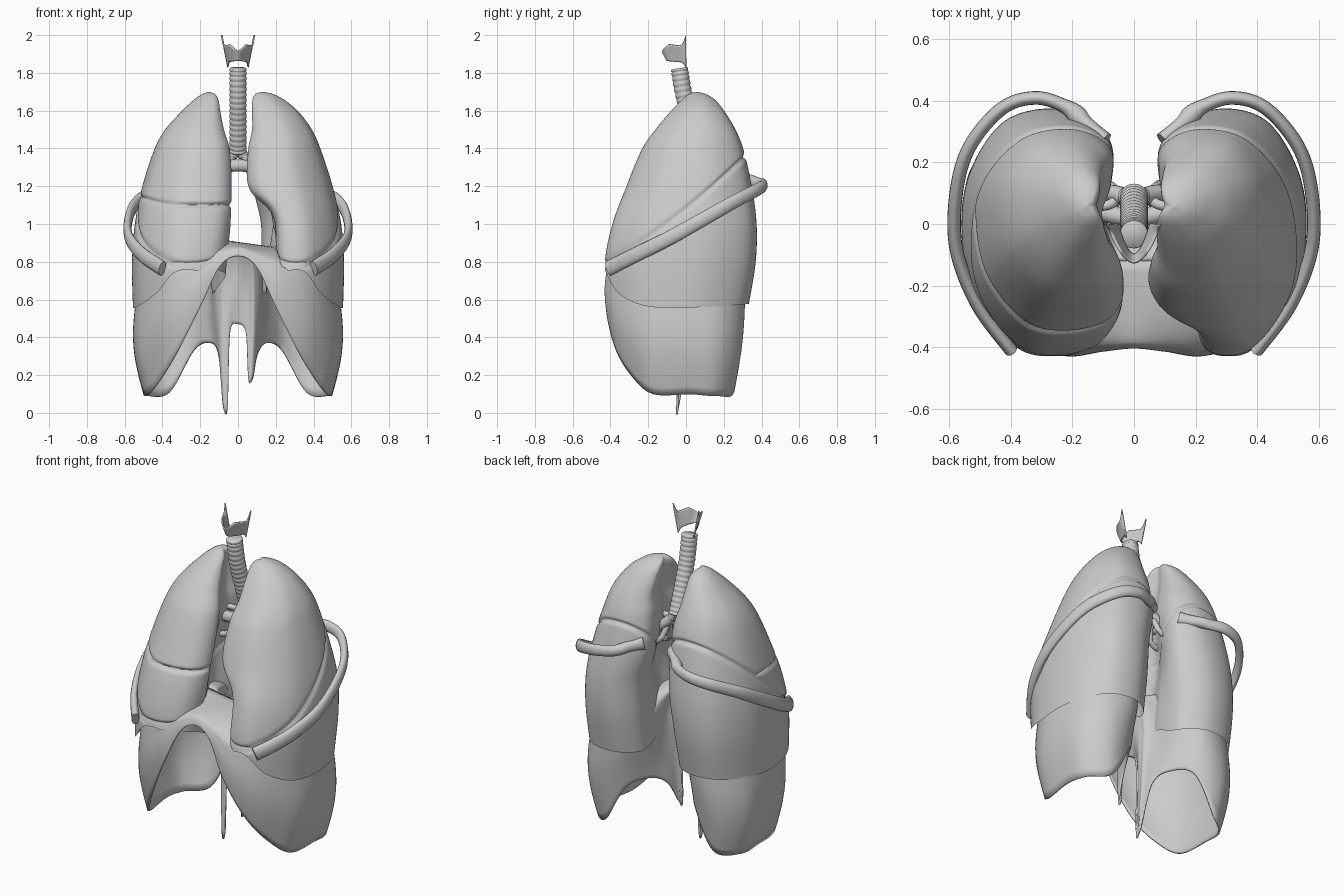
import bpy, bmesh, math
from mathutils import Vector

if "Cube" in bpy.data.objects:
    bpy.data.objects.remove(bpy.data.objects["Cube"])

grey = bpy.data.materials.new("soft_grey")
grey.use_nodes = True
grey.diffuse_color = (0.6, 0.6, 0.6, 1)
grey.node_tree.nodes["Principled BSDF"].inputs["Base Color"].default_value = (0.6, 0.6, 0.6, 1)


def spline(points, steps, closed=False):
    """Smooth curve through the points, any number of components."""
    n, out = len(points), []
    pts = [Vector(p) for p in points]
    get = (lambda i: pts[i % n]) if closed else (lambda i: pts[min(max(i, 0), n - 1)])
    for i in range(n if closed else n - 1):
        a, b, c, d = (get(i + k) for k in (-1, 0, 1, 2))
        for s in range(steps):
            t = s / steps
            out.append(b + (c - a) * t / 2 + (a * 2 - b * 5 + c * 4 - d) * t * t / 2
                       + (b * 3 - a - c * 3 + d) * t ** 3 / 2)
    return out if closed else out + [pts[-1]]


def lookup(table, z):
    """Smoothly interpolate a table of rows sorted by their first value."""
    z = min(max(z, table[0][0]), table[-1][0])
    for i in range(len(table) - 1):
        if z <= table[i + 1][0]:
            break
    lo, hi = table[i], table[i + 1]
    before, after = table[max(i - 1, 0)], table[min(i + 2, len(table) - 1)]
    h = hi[0] - lo[0]
    t = (z - lo[0]) / h
    res = []
    for k in range(1, len(lo)):
        m0 = (hi[k] - before[k]) / (hi[0] - before[0]) * h
        m1 = (after[k] - lo[k]) / (after[0] - lo[0]) * h
        e = t * t * (3 - 2 * t)
        res.append(lo[k] + (hi[k] - lo[k]) * e + m0 * t * (1 - t) ** 2 - m1 * t * t * (1 - t))
    return res


def loft(name, rows, closed=True, caps=True, thick=0):
    """Skin a list of equal-length point rows."""
    bm = bmesh.new()
    vs = [[bm.verts.new(p) for p in r] for r in rows]
    n = len(rows[0])
    for a, b in zip(vs, vs[1:]):
        for i in range(n if closed else n - 1):
            j = (i + 1) % n
            bm.faces.new((a[i], a[j], b[j], b[i]))
    if closed and caps:
        bm.faces.new(vs[0][::-1])
        bm.faces.new(vs[-1])
    bmesh.ops.recalc_face_normals(bm, faces=bm.faces[:])
    mesh = bpy.data.meshes.new(name)
    bm.to_mesh(mesh)
    bm.free()
    mesh.materials.append(grey)
    ob = bpy.data.objects.new(name, mesh)
    bpy.context.collection.objects.link(ob)
    if thick:
        mod = ob.modifiers.new("thickness", 'SOLIDIFY')
        mod.thickness, mod.offset = thick, 0
    bpy.ops.object.select_all(action='DESELECT')
    ob.select_set(True)
    bpy.context.view_layer.objects.active = ob
    bpy.ops.object.shade_smooth_by_angle(angle=math.radians(60))


def sweep(name, path, wide, tall, sides=16, steps=8):
    """Sweep an oval along a path; wide and tall are functions of 0..1."""
    pts = spline(path, steps)
    rows = []
    for i, p in enumerate(pts):
        t = i / (len(pts) - 1)
        along = (pts[min(i + 1, len(pts) - 1)] - pts[max(i - 1, 0)]).normalized()
        ref = Vector((0, 1, 0)) if abs(along.z) > 0.8 else Vector((0, 0, 1))
        side = along.cross(ref).normalized()
        up = side.cross(along)
        rows.append([p + side * wide(t) * math.cos(a) + up * tall(t) * math.sin(a)
                     for a in (math.tau * k / sides for k in range(sides))])
    loft(name, rows)


# Lungs: height, inner x, outer x, front y, back y
left_rows = [(0.55, 0.09, 0.555, -0.43, 0.325), (0.8, 0.09, 0.56, -0.435, 0.365),
             (1.0, 0.085, 0.545, -0.395, 0.37), (1.2, 0.045, 0.5, -0.32, 0.345),
             (1.4, 0.055, 0.435, -0.235, 0.3), (1.5, 0.075, 0.39, -0.165, 0.26),
             (1.6, 0.075, 0.315, -0.08, 0.2), (1.66, 0.078, 0.24, -0.02, 0.15),
             (1.69, 0.095, 0.18, 0.02, 0.1), (1.7, 0.128, 0.132, 0.055, 0.06)]
right_rows = [(0.55, 0.08, 0.555, -0.43, 0.325), (0.8, 0.06, 0.56, -0.435, 0.365),
              (1.0, 0.035, 0.545, -0.395, 0.37), (1.2, 0.03, 0.505, -0.32, 0.345),
              (1.4, 0.045, 0.44, -0.235, 0.3), (1.5, 0.075, 0.385, -0.165, 0.26),
              (1.6, 0.095, 0.295, -0.08, 0.2), (1.66, 0.105, 0.23, -0.02, 0.15),
              (1.69, 0.125, 0.185, 0.02, 0.1), (1.7, 0.153, 0.157, 0.055, 0.06)]
section = spline([(0, -0.65), (0.17, -0.93), (0.58, -0.95), (0.9, -0.54), (1, 0), (0.95, 0.5),
                  (0.72, 0.92), (0.36, 1), (0.1, 0.77), (0.07, 0.35), (0.13, 0), (0.07, -0.32)],
                 13, closed=True)
rim = [(-0.43, 0.77), (-0.36, 0.64), (-0.2, 0.565), (0.1, 0.56), (0.4, 0.58)]


def groove(d):
    return 0.05 * math.exp(-(d / 0.011) ** 2)


def lung(name, rows, side):
    left = side > 0

    def point(u, v, z):
        xi, xo, yf, yb = lookup(rows, z)
        mid = Vector(((xi + xo) / 2, (yf + yb) / 2))
        x = xi + (xo - xi) * u
        y = mid.y + (yb - yf) / 2 * v
        # hollow of the inner face around the root
        x += 0.08 * max(0, 1 - u) ** 2 * math.exp(-(v / 0.4) ** 2 - ((z - 1.08) / 0.22) ** 2)
        if left:    # hollow for the heart on the front inner edge
            dent = 0.11 / (1 + math.exp((z - 1.12) * 35)) / (1 + math.exp((v + 0.35) * 12))
            x += dent * max(0, 1 - u) ** 3
        cut = groove((z - 1.08 - 0.8 * y - 0.25 * y * y) / 1.28)
        if not left and z > 1.08 + 0.8 * y:
            cut = max(cut, groove(z - 1.1 - 0.9 * max(0, x - 0.3) ** 2))
        p = mid + (Vector((x, y)) - mid) * (1 - cut)
        return Vector((p.x * side, p.y, z))

    def base(u, v):
        inner = max(0, 1 - u / 0.3) / (1 + math.exp((v - 0.45) * 8))
        return lookup(rim, v * 0.39 - 0.04)[0] + 0.14 * inner

    grid = []
    count = 160
    bottom = [point(u, v, base(u, v)) for u, v in section]
    centre = Vector((0.32 * side, -0.04, 0))
    for f in (0.1, 0.4, 0.65, 0.82, 0.93, 0.98):    # hollow underside
        ring = []
        for p in bottom:
            q = centre.lerp(p, f)
            q.z = p.z + max(0, 0.96 - p.z) * math.sqrt(1 - f * f)
            ring.append(q)
        grid.append(ring)
    for i in range(count + 1):
        t = 1 - (1 - i / count) ** 1.3
        grid.append([point(u, v, b + (1.7 - b) * t) for u, v in section for b in [base(u, v)]])
    loft(name, grid)


lung("left_lung", left_rows, 1)
lung("right_lung", right_rows, -1)

# Diaphragm: lower edge point and wall point, from front centre round to the spine
wall = [((0, -0.4, 0.83), (0, -0.39, 0.86)), ((0.1, -0.41, 0.77), (0.12, -0.4, 0.81)),
        ((0.2, -0.42, 0.56), (0.23, -0.41, 0.74)), ((0.31, -0.37, 0.34), (0.36, -0.365, 0.68)),
        ((0.4, -0.28, 0.19), (0.46, -0.27, 0.61)), ((0.47, -0.17, 0.1), (0.525, -0.13, 0.59)),
        ((0.495, 0.02, 0.1), (0.535, 0.03, 0.59)), ((0.475, 0.16, 0.09), (0.505, 0.18, 0.59)),
        ((0.36, 0.25, 0.11), (0.4, 0.285, 0.59)), ((0.235, 0.24, 0.33), (0.25, 0.3, 0.6)),
        ((0.15, 0.13, 0.37), (0.15, 0.19, 0.61)), ((0.1, 0.03, 0.31), (0.12, 0.04, 0.63)),
        ((0.075, -0.04, 0.18), (0.09, -0.01, 0.65)), ((0.055, -0.045, 0.18), (0.07, -0.02, 0.67)),
        ((0.045, -0.03, 0.42), (0.04, -0.03, 0.69)), ((0, -0.02, 0.47), (0, -0.04, 0.7))]


def flip(p, drop):
    return (-p[0], p[1], p[2] - drop)


loop = [a + b for a, b in wall]
for i in range(len(wall) - 2, 0, -1):
    a, b = wall[i]
    loop.append(flip(a, 0.148 if i in (12, 13) else 0) + flip(b, 0))
ends = [(Vector(p[:3]), Vector(p[3:])) for p in spline(loop, 8, closed=True)]
rows = []
for k in range(13):
    ring = []
    for a, b in ends:
        q = a.lerp(b, k / 12)
        swell = 1 + 0.13 * math.sin(math.pi * k / 12) * max(0, b.z - a.z)
        ring.append(Vector((q.x * swell, q.y * swell, q.z)))
    rows.append(ring)
for k in range(1, 13):
    ang = math.pi / 2 * k / 12
    ring = []
    for a, b in ends:
        top = Vector((b.x * 0.55, -0.12, 0.9 - 0.08 * b.x))
        q = b.lerp(top, 1 - math.cos(ang))
        q.z = b.z + (top.z - b.z) * math.sin(ang)
        ring.append(q)
    rows.append(ring)
loft("diaphragm", rows, caps=False, thick=0.01)

# One rib on each side, with a knobbed back end
rib_path = [(0.4, -0.41, 0.765), (0.51, -0.26, 0.84), (0.578, -0.08, 0.93), (0.578, 0.1, 1.03),
            (0.535, 0.25, 1.115), (0.43, 0.375, 1.18), (0.32, 0.41, 1.205), (0.22, 0.38, 1.215),
            (0.16, 0.33, 1.235), (0.09, 0.275, 1.255)]
for label, s in (("left", 1), ("right", -1)):
    sweep(label + "_rib", [(x * s, y, z) for x, y, z in rib_path],
          lambda t: 0.022 + 0.01 * math.exp(-((t - 0.84) / 0.05) ** 2),
          lambda t: 0.041 - 0.012 * t + 0.008 * math.exp(-((t - 1) / 0.05) ** 2))

# Windpipe with ridged rings, then its branches
ridged = lambda t: 0.042 + 0.004 * abs(math.sin(t * math.pi * 17))
sweep("windpipe", [(0, -0.035, 1.825), (0, -0.01, 1.68), (0, 0.04, 1.52), (0, 0.09, 1.38)],
      ridged, ridged, sides=24, steps=45)
for label, s in (("left", 1), ("right", -1)):
    sweep(label + "_bronchus", [(0, 0.085, 1.42), (0.03 * s, 0.09, 1.36), (0.08 * s, 0.1, 1.31),
                                (0.2 * s, 0.1, 1.22)], lambda t: 0.028, lambda t: 0.028)
    for i, (y, z) in enumerate(((0.06, 1.33), (0.13, 1.2), (0.04, 1.18))):
        sweep(f"{label}_branch_{i + 1}", [(0.05 * s, 0.09, 1.33), (0.09 * s, y, z + 0.02),
                                          (0.21 * s, y, z)], lambda t: 0.016, lambda t: 0.016)
sweep("cross_vessel", [(-0.15, 0.05, 1.29), (0, 0.02, 1.31), (0.15, 0.05, 1.29)],
      lambda t: 0.03, lambda t: 0.032)

# Voice box: folded shield with horns at its back corners
shield = []
for k in range(11):
    f = k / 10
    row = []
    for i in range(-20, 21):
        a = abs(i) / 20
        horn = max(0, a - 0.8) / 0.2
        top = 1.915 + 0.045 * min(1, a * 2.5) - 0.02 * a + 0.06 * horn ** 2
        low = 1.865 - 0.01 * a - 0.025 * horn ** 2
        flare = 0.62 + 0.38 * f
        row.append((0.086 * flare * math.copysign(a ** 0.75, i),
                    -0.1 - 0.025 * f + (0.1 + 0.025 * f) * a ** 1.4, low + (top - low) * f))
    shield.append(row)
loft("voice_box_shield", shield, closed=False, thick=0.008)
